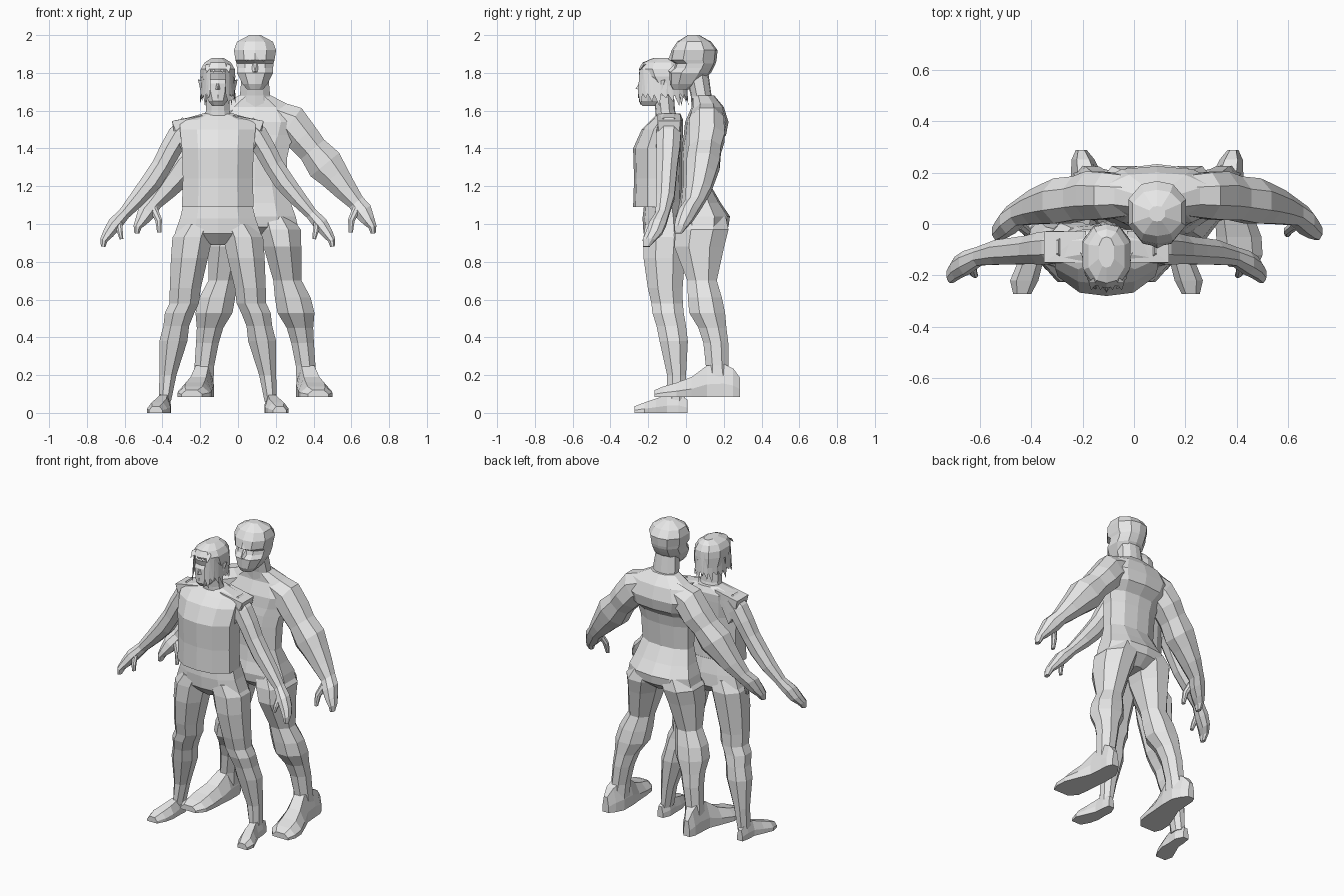
import bpy, bmesh, math
from mathutils import Vector

grey = bpy.data.materials.new("light_grey")
grey.diffuse_color = (0.8, 0.8, 0.8, 1)

K = 0.42
OCT = [(1, -K), (1, K), (K, 1), (-K, 1), (-1, K), (-1, -K), (-K, -1), (K, -1)]
DEC = [(1, -K), (1, K), (.55, .9), (0, 1), (-.55, .9), (-1, K), (-1, -K), (-.55, -.9), (0, -1), (.55, -.9)]
SHOE = [(-1, 0), (1, 0), (1, .4), (.55, 1), (-.55, 1), (-1, .4)]


def finish(name, bm, cx, mirror):
    bmesh.ops.recalc_face_normals(bm, faces=bm.faces)
    me = bpy.data.meshes.new(name)
    bm.to_mesh(me)
    bm.free()
    me.materials.append(grey)
    ob = bpy.data.objects.new(name, me)
    bpy.context.collection.objects.link(ob)
    ob.location.x = cx
    if mirror:
        mod = ob.modifiers.new("mirror", 'MIRROR')
        mod.use_mirror_merge = False
    return ob


def loft(name, rings, cx, mirror=False):
    bm = bmesh.new()
    vs = [[bm.verts.new(p) for p in r] for r in rings]
    n = len(vs[0])
    for a, b in zip(vs, vs[1:]):
        for i in range(n):
            j = (i + 1) % n
            bm.faces.new((a[i], a[j], b[j], b[i]))
    bm.faces.new(vs[0])
    bm.faces.new(vs[-1])
    return finish(name, bm, cx, mirror)


def hull(name, groups, cx, mirror=False):
    bm = bmesh.new()
    for pts in groups:
        vs = [bm.verts.new(p) for p in pts]
        bmesh.ops.convex_hull(bm, input=vs)
    return finish(name, bm, cx, mirror)


def body(name, secs, cx):
    """Stack of level sections: z, y, half width, half depth."""
    loft(name, [[(w * a, y + d * b, z) for a, b in DEC] for z, y, w, d in secs], cx)


def leg(name, secs, cx):
    """Level sections: z, x, y, half width, half depth."""
    loft(name, [[(x + w * a, y + d * b, z) for a, b in OCT] for z, x, y, w, d in secs], cx, True)


def foot(name, secs, z0, cx):
    """Upright sections: y, x, half width, height."""
    loft(name, [[(x + w * a, y, z0 + h * b) for a, b in SHOE] for y, x, w, h in secs], cx, True)


def arm(name, secs, cx):
    """Sections square to the path: x, y, z, half width, half depth."""
    rings = []
    for i, (x, y, z, w, d) in enumerate(secs):
        p, q = secs[max(i - 1, 0)], secs[min(i + 1, len(secs) - 1)]
        t = Vector((q[0] - p[0], q[2] - p[2])).normalized()
        rings.append([(x - w * a * t.y, y + d * b, z + w * a * t.x) for a, b in OCT])
    loft(name, rings, cx, True)


# ---------------- smaller figure in front ----------------
A = -0.107
body("tunic", [(1.09, -.15, .19, .13), (1.24, -.15, .185, .125), (1.40, -.15, .19, .13),
               (1.50, -.125, .2, .11), (1.55, -.10, .2, .085), (1.585, -.09, .08, .06)], A)
hull("tunic_shoulder", [[(.08, -.15, 1.575), (.08, -.03, 1.58), (.243, -.15, 1.545), (.243, -.03, 1.545),
                         (.18, -.16, 1.38), (.18, -.03, 1.38), (.225, -.14, 1.45), (.225, -.04, 1.45)]], A, True)
body("front_neck", [(1.54, -.10, .075, .06), (1.60, -.11, .062, .052), (1.70, -.12, .06, .055)], A)
body("front_hips", [(1.12, -.12, .178, .10), (1.03, -.115, .20, .115), (.95, -.11, .228, .115),
                    (.89, -.11, .05, .06)], A)
leg("front_leg", [(1.0, .10, -.115, .09, .10), (.93, .134, -.11, .106, .115), (.82, .15, -.115, .098, .11),
                  (.66, .172, -.11, .082, .092), (.58, .178, -.10, .078, .083), (.53, .202, -.095, .078, .083),
                  (.46, .22, -.078, .068, .078),
                  (.38, .235, -.065, .074, .075), (.20, .264, -.05, .045, .05), (.06, .28, -.055, .032, .05)], A)
foot("front_foot", [(.008, .29, .02, .07), (-.04, .283, .036, .10), (-.10, .287, .036, .095),
                    (-.16, .30, .05, .075), (-.22, .32, .055, .055), (-.272, .328, .035, .035)], 0, A)
arm("front_arm", [(.15, -.09, 1.53, .05, .06), (.205, -.092, 1.47, .06, .065), (.25, -.095, 1.395, .057, .062),
                  (.295, -.10, 1.31, .053, .055), (.35, -.105, 1.225, .054, .052), (.42, -.11, 1.14, .045, .048),
                  (.495, -.125, 1.055, .032, .036), (.545, -.15, 1.0, .038, .045), (.58, -.17, .95, .03, .043),
                  (.603, -.195, .915, .02, .034), (.607, -.21, .88, .012, .018)], A)
arm("front_thumb", [(.525, -.165, 1.01, .018, .016), (.518, -.19, .96, .015, .014), (.51, -.20, .92, .01, .01)], A)

# head, face and hair
body("front_head", [(1.625, -.19, .03, .04), (1.65, -.18, .05, .07), (1.70, -.15, .068, .10),
                    (1.745, -.135, .075, .115), (1.765, -.13, .076, .108), (1.80, -.13, .08, .12),
                    (1.85, -.13, .06, .09)], A)
hull("front_nose", [[(-.009, -.235, 1.765), (.009, -.235, 1.765), (-.02, -.235, 1.71), (.02, -.235, 1.71),
                     (0, -.268, 1.715)]], A)
hull("front_mouth", [[(-.03, -.23, 1.675), (.03, -.23, 1.675), (0, -.253, 1.685), (0, -.25, 1.665)]], A)
hull("front_ear", [[(.07, -.15, 1.70), (.07, -.12, 1.76), (.07, -.16, 1.75), (.105, -.11, 1.765),
                    (.09, -.13, 1.70)]], A, True)
body("hair_cap", [(1.72, -.09, .085, .09), (1.78, -.115, .093, .118), (1.82, -.125, .09, .125),
                  (1.855, -.125, .07, .105), (1.88, -.11, .03, .06)], A)
locks = []
for i in range(20):
    t = math.radians(-55 + i * 290 / 19)       # ring of locks, open over the face
    tip = 1.625 + .02 * ((i * 2) % 3)

    def at(ang, r, z):
        return (.09 * r * math.cos(ang), -.13 + .135 * r * math.sin(ang), z)
    locks.append([at(t - .14, .96, 1.82), at(t + .14, .96, 1.82), at(t, .82, 1.78),
                  at(t - .16, 1.02, 1.695), at(t + .16, 1.02, 1.695), at(t + .08, 1.06, tip)])
hull("hair_locks", locks, A)
hull("fringe", [[(x - .02, -.225, 1.84), (x + .02, -.225, 1.84), (x, -.21, 1.848), (x * 1.2, -.257, 1.80)]
                for x in (-.05, -.02, .02, .05)], A)

# ---------------- larger figure behind ----------------
B = 0.09
body("rear_torso", [(.93, .09, .05, .07), (.985, .09, .228, .135), (1.04, .09, .215, .143), (1.11, .075, .19, .11),
                    (1.20, .055, .165, .078), (1.35, .06, .17, .085), (1.42, .07, .185, .09),
                    (1.47, .10, .22, .112), (1.54, .11, .25, .115), (1.62, .115, .20, .085),
                    (1.68, .09, .085, .06)], B)
body("rear_neck", [(1.62, .095, .09, .065), (1.68, .08, .08, .055), (1.79, .06, .07, .06)], B)
leg("rear_leg", [(1.04, .10, .09, .09, .12), (.97, .128, .085, .115, .14), (.88, .145, .07, .1, .132),
                 (.70, .172, .085, .075, .078), (.61, .20, .10, .095, .09), (.53, .217, .112, .098, .095),
                 (.45, .238, .14, .07, .074), (.37, .252, .158, .06, .066), (.25, .268, .165, .052, .06),
                 (.16, .275, .17, .055, .07)], B)
foot("rear_foot", [(.287, .295, .022, .10), (.25, .288, .045, .15), (.20, .277, .058, .175), (.11, .28, .062, .165),
                   (.03, .30, .075, .105), (-.05, .318, .088, .075), (-.12, .325, .085, .055),
                   (-.168, .335, .055, .035)], .085, B)
arm("rear_arm", [(.08, .11, 1.58, .08, .075), (.19, .11, 1.535, .097, .09), (.25, .11, 1.46, .088, .095),
                 (.305, .10, 1.395, .08, .085), (.37, .09, 1.315, .098, .088), (.42, .08, 1.255, .08, .078),
                 (.48, .065, 1.18, .062, .066), (.535, .045, 1.115, .045, .05), (.57, .015, 1.07, .05, .052),
                 (.60, -.01, 1.02, .035, .045), (.622, -.028, .985, .022, .034), (.626, -.04, .95, .013, .018)], B)
arm("rear_thumb", [(.54, 0, 1.085, .022, .02), (.51, -.025, 1.02, .018, .016), (.507, -.04, .955, .011, .011)], B)

# head with heavy brow
body("rear_head", [(1.712, -.025, .042, .045), (1.74, -.005, .065, .08), (1.80, .022, .096, .11),
                   (1.825, .04, .096, .105), (1.85, .05, .098, .107), (1.868, .037, .103, .125),
                   (1.92, .045, .112, .122), (1.965, .043, .095, .09), (2.0, .04, .03, .03)], B)
hull("rear_nose", [[(-.01, -.05, 1.86), (.01, -.05, 1.86), (-.022, -.07, 1.80), (.022, -.07, 1.80),
                    (0, -.095, 1.81), (0, -.07, 1.78)]], B)
hull("brow_ridge", [[(-.06, -.065, 1.862), (.06, -.065, 1.862), (0, -.07, 1.93), (0, -.095, 1.87),
                     (0, -.04, 1.86)]], B)
